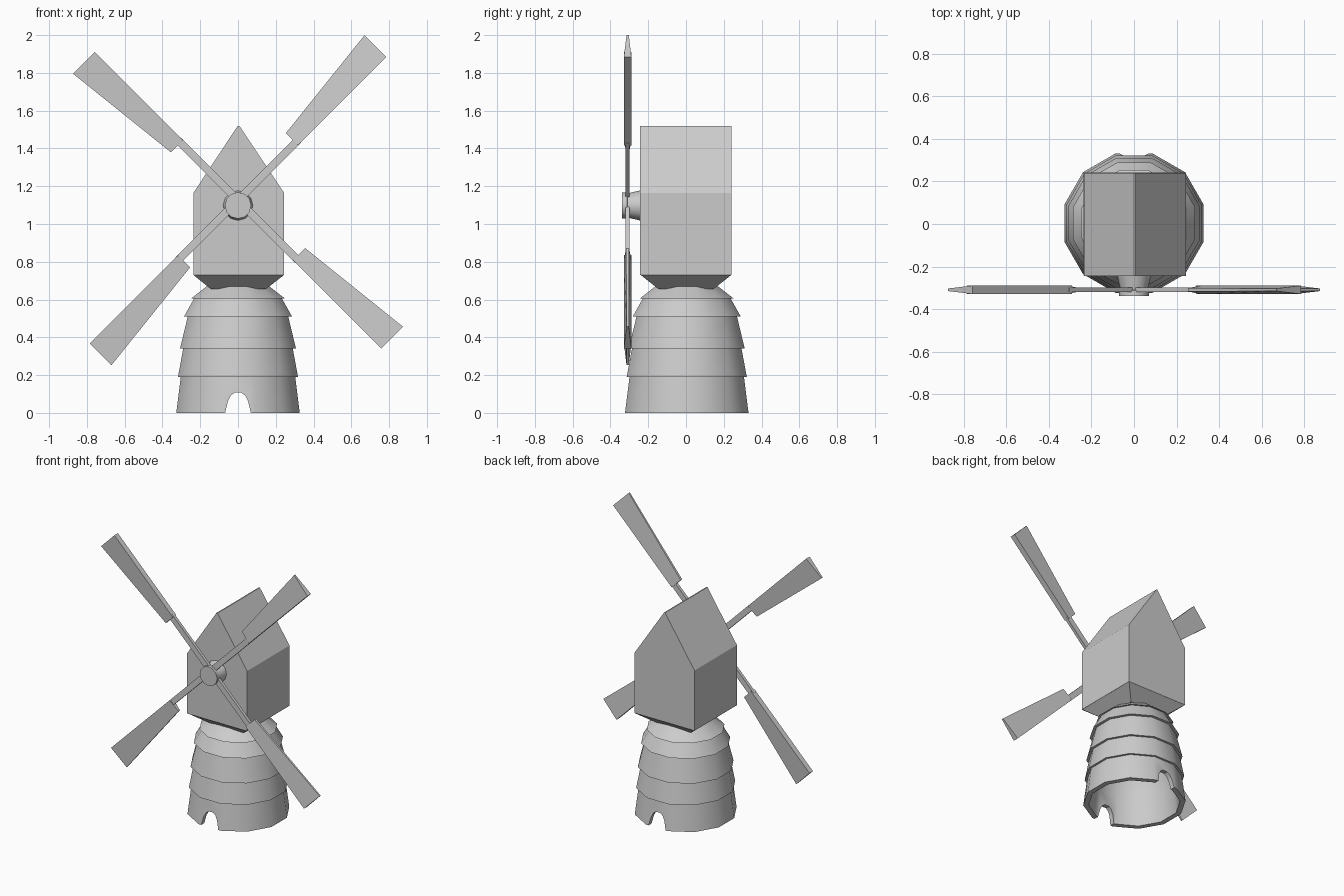
import bpy, bmesh
from math import cos, sin, pi, radians

if "Cube" in bpy.data.objects:
    bpy.data.objects.remove(bpy.data.objects["Cube"])


def make(name, verts, faces):
    bm = bmesh.new()
    vs = [bm.verts.new(v) for v in verts]
    for f in faces:
        bm.faces.new([vs[i] for i in f])
    bmesh.ops.recalc_face_normals(bm, faces=bm.faces)
    me = bpy.data.meshes.new(name)
    bm.to_mesh(me)
    bm.free()
    ob = bpy.data.objects.new(name, me)
    bpy.context.collection.objects.link(ob)
    return ob


def loft(name, rings, closed=False):
    """Skin equal-length rings; cap the ends, or join last to first."""
    n, m = len(rings[0]), len(rings)
    faces = [(r * n + i, r * n + (i + 1) % n,
              (r + 1) % m * n + (i + 1) % n, (r + 1) % m * n + i)
             for r in range(m if closed else m - 1) for i in range(n)]
    if not closed:
        faces += [tuple(range(n)), tuple(range((m - 1) * n, m * n))]
    return make(name, [v for r in rings for v in r], faces)


def smooth(ob, deg):
    bpy.ops.object.select_all(action='DESELECT')
    ob.select_set(True)
    bpy.context.view_layer.objects.active = ob
    bpy.ops.object.shade_smooth_by_angle(angle=radians(deg))


# Twelve-sided tiered tower, hollow underneath: (apothem, z) from inner top to outer top
profile = [(0.15, 0.58), (0.24, 0.46), (0.272, 0.2), (0.292, 0),
           (0.327, 0), (0.303, 0.19), (0.318, 0.19), (0.29, 0.34),
           (0.307, 0.34), (0.266, 0.51), (0.286, 0.51), (0.23, 0.61),
           (0.249, 0.605), (0.14, 0.69)]
tower = loft("tower", [[(r / cos(pi / 12) * cos(pi / 12 + k * pi / 6),
                         0.004 + r / cos(pi / 12) * sin(pi / 12 + k * pi / 6), z)
                        for k in range(12)] for r, z in profile])

# Arched doorways cut through front and back
half = [(0.07, -0.05), (0.068, 0), (0.054, 0.06), (0.038, 0.092), (0.018, 0.107)]
arch = half + [(-x, z) for x, z in reversed(half)]
cutter = loft("doorway_cutter", [[(x, y, z) for x, z in arch] for y in (-0.5, 0.5)])
cutter.hide_render = True
mod = tower.modifiers.new("doorways", 'BOOLEAN')
mod.operation = 'DIFFERENCE'
mod.solver = 'EXACT'
mod.object = cutter
dg = bpy.context.evaluated_depsgraph_get()
cut_mesh = bpy.data.meshes.new_from_object(tower.evaluated_get(dg))
tower.modifiers.clear()
tower.data = cut_mesh
bpy.data.objects.remove(cutter)
smooth(tower, 35)

# Gabled mill house and its tapered underside
gable = [(-0.236, 0.73), (0.244, 0.73), (0.244, 1.165), (0.007, 1.52),
         (-0.001, 1.52), (-0.236, 1.165)]
loft("mill_house", [[(x, y, z) for x, z in gable] for y in (-0.244, 0.24)])
loft("house_underside", [[(cx + s * a, s2 * a, z) for s, s2 in
                          ((-1, -1), (1, -1), (1, 1), (-1, 1))]
                         for a, z, cx in ((0.145, 0.655, 0.002), (0.241, 0.731, 0.004))])

# Hub with flared stem
hub = loft("hub", [[(r * cos(k * pi / 6), y, 1.098 + r * sin(k * pi / 6))
                    for k in range(12)]
                   for r, y in ((0.081, -0.235), (0.064, -0.31),
                                (0.07, -0.312), (0.07, -0.338))])
smooth(hub, 35)

# Four blades: thin spar plus a wedge-section sail
CY, CZ = -0.309, 1.126


def place(a, u, p, y):
    return (u * cos(a) - p * sin(a), CY + y, CZ + u * sin(a) + p * cos(a))


def bar(name, a, sections):
    """sections: (distance along, edge, far edge, half depth, far half depth)"""
    return loft(name, [[place(a, u, p0, -d0), place(a, u, p1, -d1),
                        place(a, u, p1, d1), place(a, u, p0, d0)]
                       for u, p0, p1, d0, d1 in sections])


for i in range(4):
    ang = pi / 4 + i * pi / 2
    bar(f"spar_{i + 1}", ang, [(0.0, -0.02, 0.02, 0.011, 0.011),
                               (0.45, -0.02, 0.02, 0.011, 0.011)])
    bar(f"sail_{i + 1}", ang, [(0.43, -0.019, 0.072, 0.02, 0.008),
                               (1.091, -0.019, 0.144, 0.02, 0.006)])
